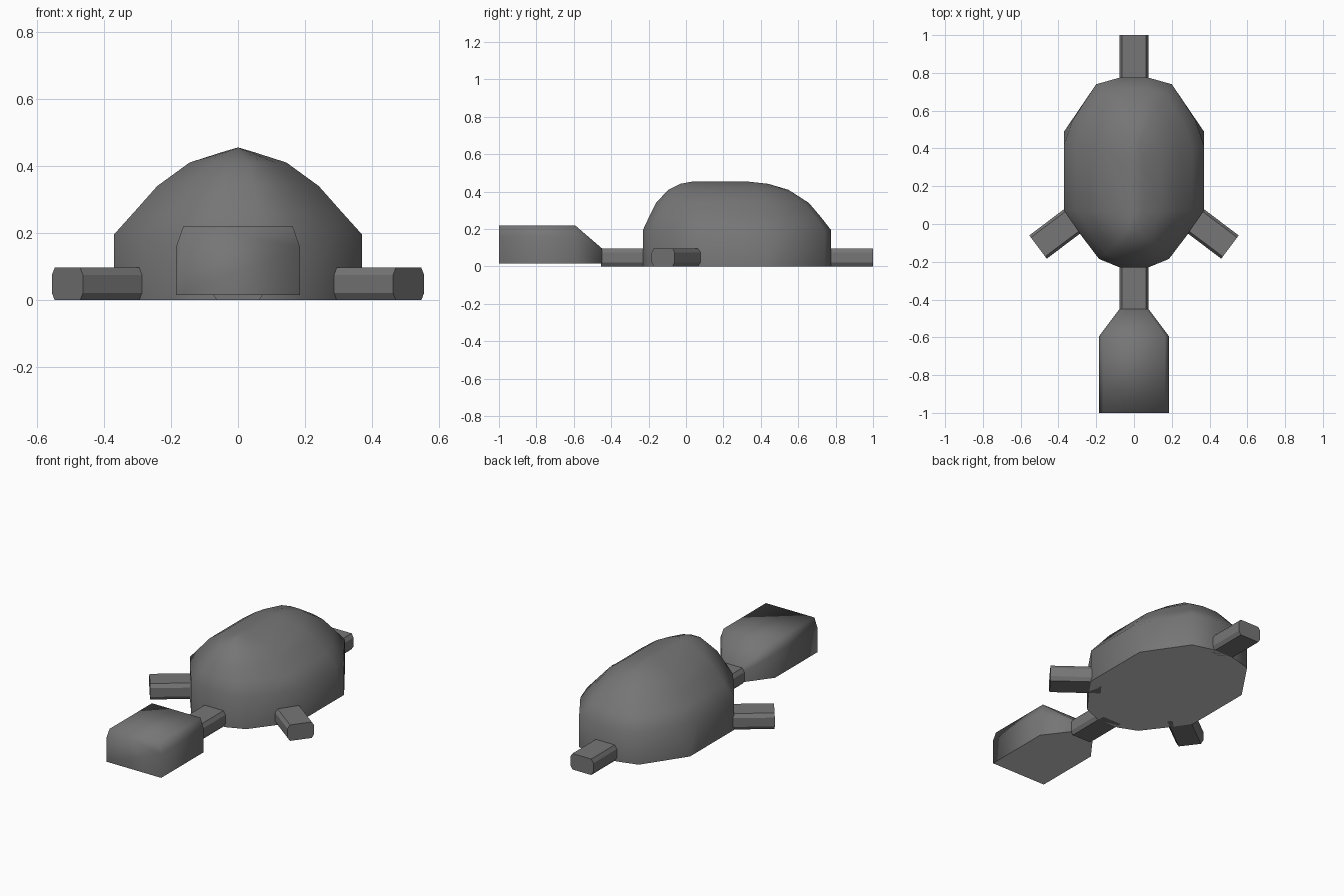
import bpy, bmesh
from mathutils import Vector

if "Cube" in bpy.data.objects:
    bpy.data.objects.remove(bpy.data.objects["Cube"])


def material(name, v):
    m = bpy.data.materials.new(name)
    m.diffuse_color = (v, v, v, 1)
    m.use_nodes = True
    m.node_tree.nodes["Principled BSDF"].inputs["Base Color"].default_value = m.diffuse_color
    return m


dark = material("dark_grey", .18)
light = material("underside_grey", .8)


def loft(name, rings, cap_end=True, smooth=True, pale_under=True):
    """Skin a list of closed rings; first ring (and optionally last) is capped."""
    bm = bmesh.new()
    vs = [[bm.verts.new(p) for p in r] for r in rings]
    n = len(vs[0])
    for a, b in zip(vs, vs[1:]):
        for i in range(n):
            j = (i + 1) % n
            bm.faces.new((a[i], a[j], b[j], b[i]))
    bm.faces.new(vs[0][::-1])
    if cap_end:
        bm.faces.new(vs[-1])
    bmesh.ops.remove_doubles(bm, verts=bm.verts, dist=0.001)
    bmesh.ops.dissolve_degenerate(bm, edges=bm.edges, dist=0.0005)
    bmesh.ops.recalc_face_normals(bm, faces=bm.faces)
    # smooth shading everywhere except the flat, paler underside
    for f in bm.faces:
        under = f.normal.z < -0.9
        f.smooth = smooth and not under
        if under:
            f.material_index = int(pale_under)
            for e in f.edges:
                e.smooth = False
    me = bpy.data.meshes.new(name)
    me.materials.append(dark)
    me.materials.append(light)
    bm.to_mesh(me)
    bm.free()
    ob = bpy.data.objects.new(name, me)
    bpy.context.collection.objects.link(ob)
    return ob


def mirrored(half):
    return half + [(-x, y) for x, y in reversed(half)]


# Domed shell: outline shrinking towards a short ridge
upper = mirrored([(.075, -.23), (.185, -.185), (.28, -.06), (.37, .07),
                  (.37, .42), (.325, .55), (.20, .74), (.075, .775)])
base = mirrored([(.075, -.23), (.185, -.185), (.28, -.06), (.37, .07),
                 (.37, .42), (.37, .49), (.20, .74), (.075, .775)])
levels = [(.195, 1, 1), (.265, .83, .88), (.34, .65, .74),
          (.41, .39, .50), (.442, .12, .26), (.455, 0, 0)]
rings = [[(x, y, 0) for x, y in base]]
for z, sx, sy in levels:
    ring = []
    for x, y in upper:
        c = min(max(y, .04), .32)
        ring.append((x * sx, c + (y - c) * sy, z))
    rings.append(ring)
loft("shell", rings, cap_end=False)


# Stubby limbs: chamfered octagonal bars
def limb(name, start, end):
    a, b = Vector((*start, 0)), Vector((*end, 0))
    d = (b - a).normalized()
    side = Vector((d.y, -d.x, 0))
    sec = mirrored([(.063, 0), (.077, .022), (.077, .075), (.063, .097)])
    loft(name, [[p + side * u + Vector((0, 0, z)) for u, z in sec]
                for p in (a, b)], smooth=False, pale_under=False)


limb("tail", (0, .74), (0, 1))
limb("neck", (0, -.19), (0, -.455))
limb("right_leg", (.28, .05), (.508, -.122))
limb("left_leg", (-.28, .05), (-.508, -.122))

# Head: block tapering down to the neck
rings = []
for y, w, shoulder, bevel, top in ((-.45, .077, .08, .063, .097),
                                   (-.593, .184, .16, .163, .22),
                                   (-1, .184, .16, .163, .22)):
    rings.append([(x, y, z) for x, z in
                  mirrored([(w, .015), (w, shoulder), (bevel, top)])])
loft("head", rings)
